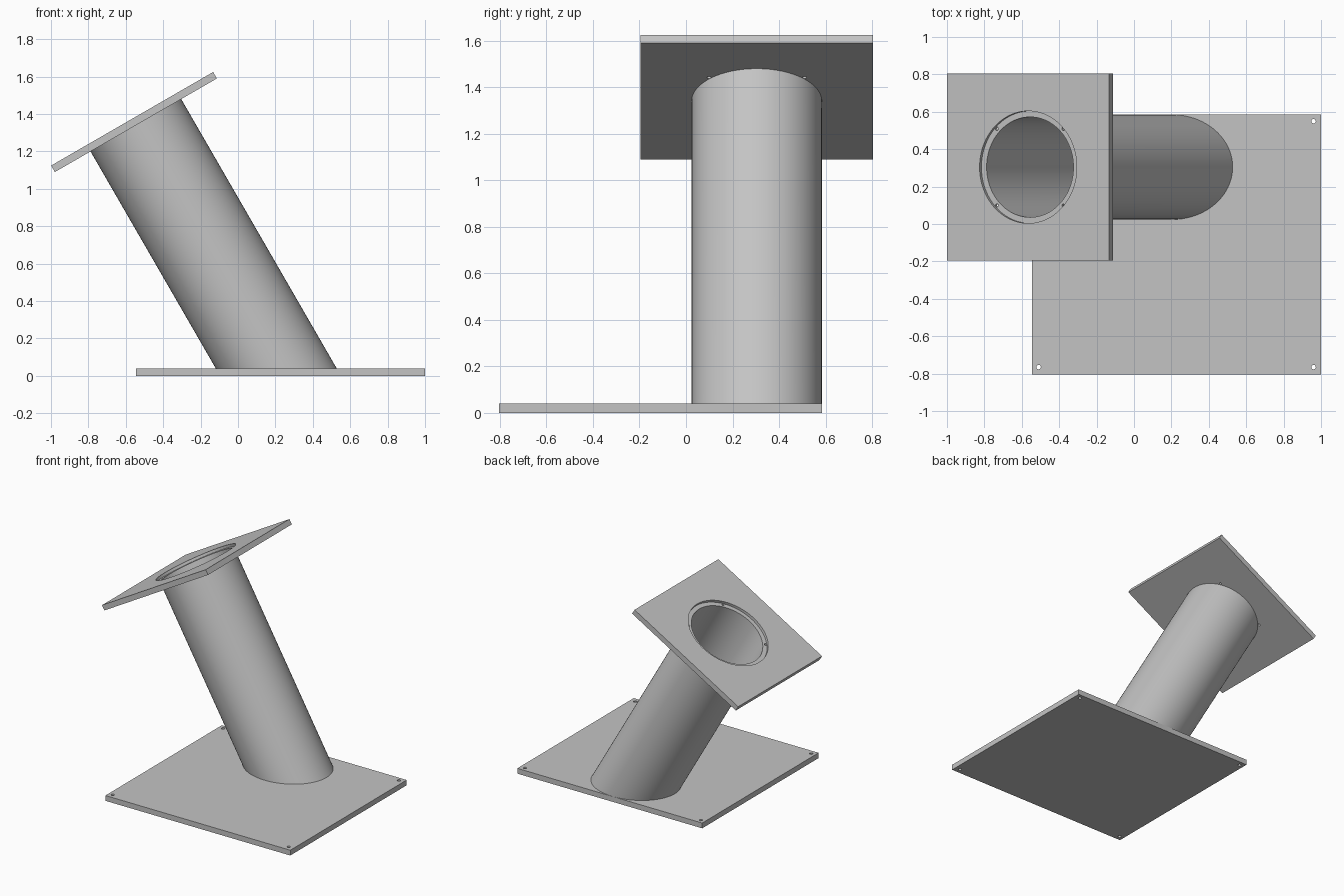
import bpy, bmesh, math
from mathutils import Matrix, Vector

cube = bpy.data.objects.get("Cube")
if cube:
    bpy.data.objects.remove(cube, do_unlink=True)

GREY = (0.55, 0.55, 0.55, 1)
metal = bpy.data.materials.new("plain grey metal")
metal.use_nodes = True
metal.diffuse_color = GREY
metal.node_tree.nodes["Principled BSDF"].inputs["Base Color"].default_value = GREY

# Shared dimensions
THICK = 0.04
TUBE_R, BORE_R, RECESS_R = 0.28, 0.268, 0.30
TILT = Matrix.Translation((-0.566, 0.304, 1.374)) @ Matrix.Rotation(math.radians(-30), 4, "Y")


def make_object(name, bm):
    bmesh.ops.recalc_face_normals(bm, faces=bm.faces)
    mesh = bpy.data.meshes.new(name)
    bm.to_mesh(mesh)
    bm.free()
    mesh.materials.append(metal)
    obj = bpy.data.objects.new(name, mesh)
    bpy.context.collection.objects.link(obj)
    return obj


def box(name, low, high, matrix=Matrix()):
    low, high = Vector(low), Vector(high)
    bm = bmesh.new()
    place = matrix @ Matrix.Translation((low + high) / 2) @ Matrix.Diagonal((*(high - low), 1))
    bmesh.ops.create_cube(bm, size=1, matrix=place)
    return make_object(name, bm)


def cylinders(name, centres, radius, bottom, top, sides, matrix=Matrix()):
    bm = bmesh.new()
    for x, y in centres:
        bmesh.ops.create_cone(bm, cap_ends=True, segments=sides, radius1=radius, radius2=radius,
                              depth=top - bottom,
                              matrix=matrix @ Matrix.Translation((x, y, (bottom + top) / 2)))
    return make_object(name, bm)


def cut(target, cutter):
    cutter.hide_render = True
    mod = target.modifiers.new("cut", "BOOLEAN")
    mod.operation, mod.solver, mod.object = "DIFFERENCE", "EXACT", cutter
    select(target)
    bpy.ops.object.modifier_apply(modifier=mod.name)
    bpy.data.objects.remove(cutter, do_unlink=True)


def select(obj):
    bpy.ops.object.select_all(action="DESELECT")
    obj.select_set(True)
    bpy.context.view_layer.objects.active = obj


# Base plate with a screw hole in each corner
base = box("base_plate", (-0.545, -0.804, 0), (1, 0.585, THICK))
corners = [(x, y) for x in (-0.51, 0.96) for y in (-0.765, 0.55)]
cut(base, cylinders("screw_cutter", corners, 0.012, -0.1, 0.1, 20))

# Tilted top flange with a stepped opening and four bolt holes
flange = box("top_flange", (-0.5, -0.5, -THICK), (0.5, 0.5, 0), TILT)
cut(flange, cylinders("recess_cutter", [(0, 0)], RECESS_R, -THICK / 2, 0.1, 96, TILT))
cut(flange, cylinders("bore_cutter", [(0, 0)], BORE_R, -0.1, 0.1, 96, TILT))
diagonal = 0.29 * math.sqrt(0.5)
bolts = [(x, y) for x in (-diagonal, diagonal) for y in (-diagonal, diagonal)]
cut(flange, cylinders("bolt_cutter", bolts, 0.009, -0.1, 0.1, 16, TILT))

# Slanted open tube, trimmed flush with the base plate
bm = bmesh.new()
walls = []
for radius in (TUBE_R, BORE_R):
    ends = []
    for height in (-THICK, -2):
        ring = bmesh.ops.create_circle(bm, segments=96, radius=radius,
                                       matrix=TILT @ Matrix.Translation((0, 0, height)))
        ends.append(ring["verts"])
    walls.append(ends)
(outer_top, outer_end), (inner_top, inner_end) = walls
for a, b in ((outer_top, outer_end), (outer_top, inner_top), (inner_top, inner_end)):
    for i in range(len(a)):
        bm.faces.new((a[i - 1], a[i], b[i], b[i - 1]))
bmesh.ops.bisect_plane(bm, geom=bm.verts[:] + bm.edges[:] + bm.faces[:],
                       plane_co=(0, 0, THICK), plane_no=(0, 0, -1), clear_outer=True)
tube = make_object("slanted_tube", bm)

# Smooth round walls, sharp edges
for obj in (base, flange, tube):
    select(obj)
    bpy.ops.object.shade_smooth_by_angle(angle=math.radians(30))
